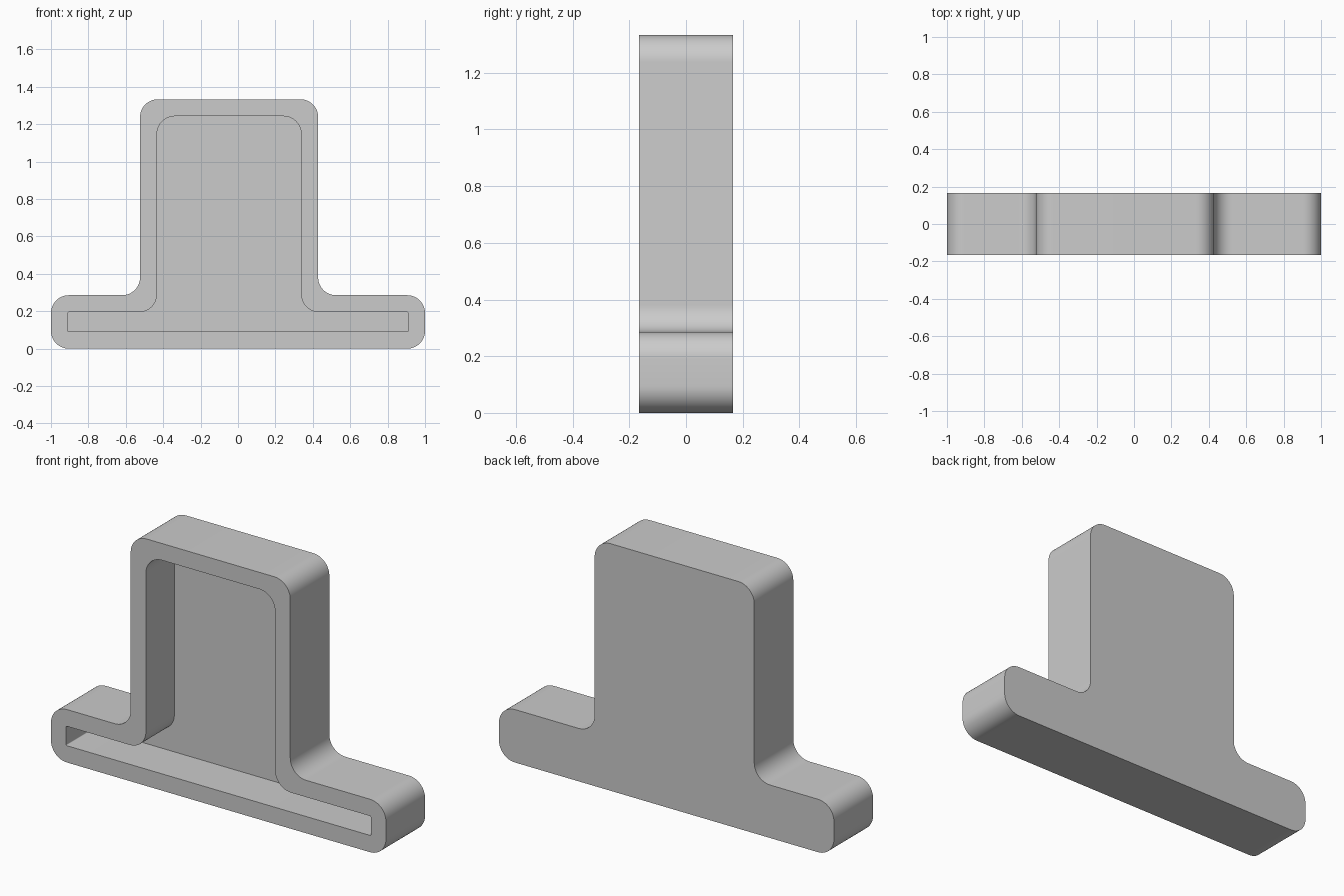
import bpy, bmesh
from math import sin, cos, pi, radians
from mathutils import Vector

if "Cube" in bpy.data.objects:
    bpy.data.objects.remove(bpy.data.objects["Cube"], do_unlink=True)

U = 2 / 21            # base module, also the fillet radius
WALL = 0.95 * U
HALF_DEPTH = 1.75 * U
SEGMENTS = 12


def profile(inset, foot_radius):
    """Rounded inverted-T outline, shrunk by inset, as (x, z) points."""
    end, bottom, shelf = 10.5 * U - inset, inset, 3 * U - inset
    left, right, top = -5.5 * U + inset, 4.5 * U - inset, 14 * U - inset
    corners = [
        (-end, bottom, foot_radius), (end, bottom, foot_radius),
        (end, shelf, foot_radius), (right, shelf, U),
        (right, top, U), (left, top, U),
        (left, shelf, U), (-end, shelf, foot_radius),
    ]
    points = []
    for i, (x, z, r) in enumerate(corners):
        p = Vector((x, z))
        to_prev = (Vector(corners[i - 1][:2]) - p).normalized()
        to_next = (Vector(corners[(i + 1) % len(corners)][:2]) - p).normalized()
        centre = p + r * (to_prev + to_next)
        for k in range(SEGMENTS + 1):
            t = k / SEGMENTS * pi / 2
            points.append(centre - r * (cos(t) * to_next + sin(t) * to_prev))
    return points


# Single grey material
grey = bpy.data.materials.new("light grey")
grey.use_nodes = True
colour = (0.6, 0.6, 0.6, 1)
grey.diffuse_color = colour
grey.node_tree.nodes["Principled BSDF"].inputs["Base Color"].default_value = colour

# Hollow tray: back, outer wall, front rim, inner wall, pocket floor
outer = profile(0, U)
inner = profile(WALL, 0.05 * U)
bm = bmesh.new()
loops = [
    [bm.verts.new((p.x, y, p.y)) for p in outline]
    for outline, y in [
        (outer, HALF_DEPTH), (outer, -HALF_DEPTH),
        (inner, -HALF_DEPTH), (inner, HALF_DEPTH - WALL),
    ]
]
for a, b in zip(loops, loops[1:]):
    for i in range(len(a)):
        bm.faces.new((a[i - 1], a[i], b[i], b[i - 1]))
bm.faces.new(loops[0])
bm.faces.new(loops[-1])
bmesh.ops.recalc_face_normals(bm, faces=bm.faces)

mesh = bpy.data.meshes.new("hollow_tray")
bm.to_mesh(mesh)
bm.free()
mesh.materials.append(grey)
tray = bpy.data.objects.new("hollow_tray", mesh)
bpy.context.collection.objects.link(tray)

# Smooth fillets, sharp rims
bpy.ops.object.select_all(action="DESELECT")
tray.select_set(True)
bpy.context.view_layer.objects.active = tray
bpy.ops.object.shade_smooth_by_angle(angle=radians(30))
